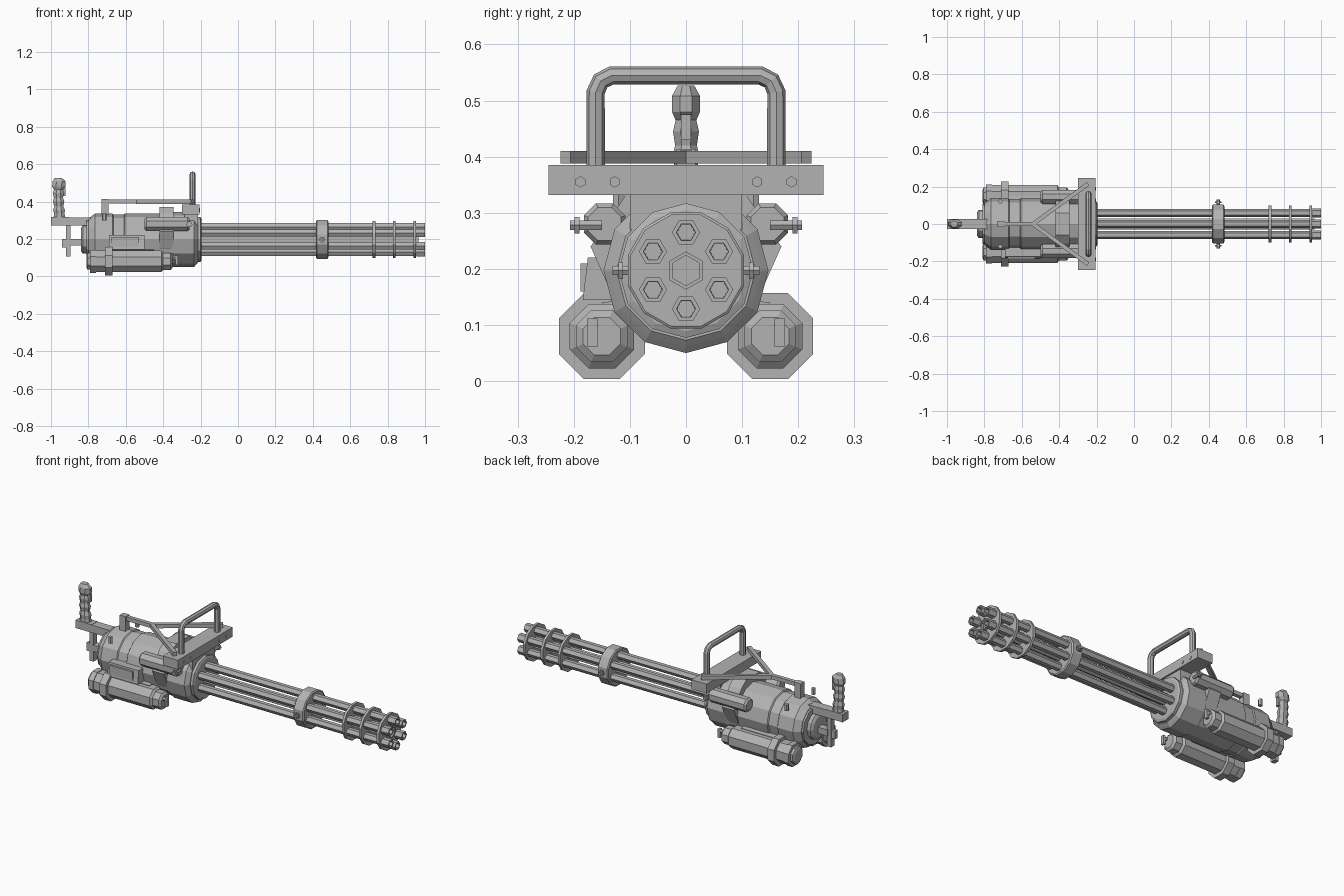
import bpy, bmesh
from math import pi, sin, cos
from mathutils import Vector

cube = bpy.data.objects.get("Cube")
if cube:
    bpy.data.objects.remove(cube, do_unlink=True)

metal = bpy.data.materials.new("grey_metal")
metal.use_nodes = True
GREY = (0.45, 0.45, 0.45, 1)
metal.diffuse_color = GREY
metal.node_tree.nodes["Principled BSDF"].inputs["Base Color"].default_value = GREY
AXIS_Z = 0.197  # height of the barrel axis


def finish(name, bm):
    bmesh.ops.remove_doubles(bm, verts=bm.verts, dist=0.0001)
    bmesh.ops.recalc_face_normals(bm, faces=bm.faces)
    mesh = bpy.data.meshes.new(name)
    bm.to_mesh(mesh)
    bm.free()
    mesh.materials.append(metal)
    ob = bpy.data.objects.new(name, mesh)
    bpy.context.collection.objects.link(ob)
    return ob


def loft(name, rings, n, phase=0.0, axis="X"):
    """Skin rings of (position, centre a, centre b, radius a, radius b)."""
    bm = bmesh.new()
    loops = []
    for p, ca, cb, ra, rb in rings:
        loop = []
        for i in range(n):
            t = phase + 2 * pi * i / n
            a, b = ca + ra * cos(t), cb + rb * sin(t)
            co = {"X": (p, a, b), "Y": (a, p, b), "Z": (a, b, p)}[axis]
            loop.append(bm.verts.new(co))
        loops.append(loop)
    for l0, l1 in zip(loops, loops[1:]):
        for i in range(n):
            j = (i + 1) % n
            bm.faces.new((l0[i], l0[j], l1[j], l1[i]))
    bm.faces.new(loops[0])
    bm.faces.new(loops[-1])
    return finish(name, bm)


def lathe(name, profile, n, a=0.0, b=AXIS_Z, phase=0.0, axis="X"):
    return loft(name, [(p, a, b, r, r) for p, r in profile], n, phase, axis)


def box(name, lo, hi):
    bm = bmesh.new()
    bmesh.ops.create_cube(bm, size=1)
    for v in bm.verts:
        v.co = Vector([l + (c + 0.5) * (h - l) for c, l, h in zip(v.co, lo, hi)])
    return finish(name, bm)


def prism(name, points, x0, x1):
    """Extrude a y-z outline from x0 to x1."""
    bm = bmesh.new()
    face = bm.faces.new([bm.verts.new((x0, y, z)) for y, z in points])
    geom = bmesh.ops.extrude_face_region(bm, geom=[face])["geom"]
    bmesh.ops.translate(bm, vec=(x1 - x0, 0, 0),
                        verts=[g for g in geom if isinstance(g, bmesh.types.BMVert)])
    return finish(name, bm)


def beam(name, p, q, w, h):
    """Square bar between two points at one height."""
    p, q = Vector(p), Vector(q)
    ob = box(name, (0, -w / 2, -h / 2), ((q - p).length, w / 2, h / 2))
    ob.location = p
    ob.rotation_euler = (q - p).to_track_quat("X", "Z").to_euler()
    return ob


# Barrel cluster
for i in range(6):
    t = pi / 2 + i * pi / 3
    lathe(f"barrel_{i + 1}", [(-0.25, 0.022), (0.95, 0.022), (0.955, 0.025), (1, 0.025),
                              (1, 0.017), (0.9, 0.015)], 6,
          0.068 * cos(t), AXIS_Z + 0.068 * sin(t))
lathe("centre_shaft", [(-0.25, 0.034), (0.965, 0.034), (0.965, 0.027), (0.92, 0.027)],
      6, phase=pi / 2)
for i, x in enumerate((0.727, 0.835, 0.945)):
    lathe(f"barrel_disc_{i + 1}", [(x - 0.007, 0.103), (x + 0.007, 0.103)], 12, phase=pi / 12)
lathe("barrel_clamp", [(0.417, 0.1), (0.422, 0.107), (0.478, 0.107), (0.483, 0.1)],
      12, phase=pi / 12)

# Main housing
lathe("front_housing", [(-0.36, 0.14), (-0.345, 0.147), (-0.235, 0.147), (-0.225, 0.136),
                        (-0.215, 0.124)], 12, phase=pi / 2)
lathe("front_collar", [(-0.23, 0.12), (-0.2, 0.12), (-0.195, 0.108)], 12, phase=pi / 2)
lathe("main_housing", [(-0.8, 0.112), (-0.765, 0.138), (-0.67, 0.138), (-0.665, 0.133),
                       (-0.61, 0.133), (-0.605, 0.14), (-0.34, 0.14)], 12, phase=pi / 2)
lathe("rear_cap", [(-0.84, 0.06), (-0.83, 0.075), (-0.81, 0.075), (-0.81, 0.108),
                   (-0.78, 0.108)], 12, phase=pi / 2)
half = [(0.06, 0.37), (0.105, 0.335), (0.17, 0.24), (0.13, 0.15), (0.07, 0.08)]
prism("housing_bracket", half + [(-y, z) for y, z in reversed(half)], -0.42, -0.345)

# Side box on the front face, with a raised panel
prism("side_box", [(-0.1, 0.22), (-0.175, 0.22), (-0.184, 0.145), (-0.1, 0.145)],
      -0.69, -0.5)
box("side_box_panel", (-0.675, -0.188, 0.16), (-0.53, -0.17, 0.21))

# Paired parts on both sides
for s, side in ((1, "left"), (-1, "right")):
    y = s * 0.145
    lathe(f"{side}_side_tube", [(-0.5, 0.03), (-0.49, 0.04), (-0.27, 0.04), (-0.26, 0.032)],
          8, y, 0.28, pi / 8)
    lathe(f"{side}_side_pin", [(s * 0.15, 0.01), (s * 0.207, 0.01)], 6, -0.26, 0.278, axis="Y")
    lathe(f"{side}_side_pin_head", [(s * 0.19, 0.017), (s * 0.199, 0.017)], 6, -0.26, 0.278,
          axis="Y")
    lathe(f"{side}_clamp_pin", [(s * 0.09, 0.009), (s * 0.131, 0.009)], 6, 0.45, AXIS_Z,
          axis="Y")
    lathe(f"{side}_clamp_pin_head", [(s * 0.112, 0.017), (s * 0.12, 0.017)], 6, 0.45, AXIS_Z,
          axis="Y")
    lathe(f"{side}_rear_bolt", [(0.3, 0.012), (0.335, 0.012)], 6, -0.715, s * 0.12, axis="Z")

    # Lower canister with band, caps and valve
    yc, zc = s * 0.15, 0.08
    lathe(f"{side}_canister", [(-0.81, 0.035), (-0.805, 0.048), (-0.79, 0.048), (-0.785, 0.062),
                               (-0.41, 0.062), (-0.4, 0.05), (-0.36, 0.05), (-0.35, 0.036)],
          8, yc, zc, pi / 8)
    lathe(f"{side}_canister_band", [(-0.71, 0.083), (-0.67, 0.083)], 8, yc, zc, pi / 8)
    lathe(f"{side}_canister_collar", [(-0.79, 0.066), (-0.76, 0.066)], 8, yc, zc, pi / 8)
    lathe(f"{side}_valve_stem", [(-0.36, 0.01), (-0.325, 0.01)], 6, s * 0.167, 0.1)
    box(f"{side}_valve_lever", (-0.335, s * 0.167 - 0.009, 0.062),
        (-0.322, s * 0.167 + 0.009, 0.112))
    prism(f"{side}_canister_mount", [(s * 0.07, 0.15), (s * 0.15, 0.14), (s * 0.15, 0.09),
                                     (s * 0.07, 0.09)], -0.7, -0.45)

    # Diagonal strut and its foot on the crossbar
    beam(f"{side}_strut", (-0.54, 0, 0.399), (-0.245, s * 0.215, 0.399), 0.022, 0.022)
    for k, yb in enumerate((0.127, 0.188)):
        lathe(f"{side}_crossbar_bolt_{k + 1}", [(-0.21, 0.01), (-0.202, 0.01)], 6,
              s * yb, 0.355, pi / 2)

# Crossbar and centre rod
box("crossbar", (-0.3, -0.245, 0.332), (-0.205, 0.245, 0.385))
box("crossbar_mount", (-0.285, -0.1, 0.27), (-0.215, 0.1, 0.335))
beam("centre_rod", (-0.73, 0, 0.4), (-0.53, 0, 0.4), 0.022, 0.022)
box("rod_post", (-0.73, -0.017, 0.32), (-0.692, 0.017, 0.414))

# Carry handle: octagonal tube along a chamfered loop
side_path = [(0.161, 0.37), (0.161, 0.515), (0.152, 0.535), (0.132, 0.545)]
path = [(-y, z) for y, z in side_path] + side_path[::-1]
curve = bpy.data.curves.new("carry_handle_path", "CURVE")
curve.dimensions = "3D"
curve.bevel_depth = 0.0165
curve.bevel_resolution = 2
curve.use_fill_caps = True
spline = curve.splines.new("POLY")
spline.points.add(len(path) - 1)
for pt, (y, z) in zip(spline.points, path):
    pt.co = (-0.243, y, z, 1)
helper = bpy.data.objects.new("carry_handle_helper", curve)
bpy.context.collection.objects.link(helper)
bpy.context.view_layer.update()
tube = bpy.data.meshes.new_from_object(
    helper.evaluated_get(bpy.context.evaluated_depsgraph_get()))
bm = bmesh.new()
bm.from_mesh(tube)
for f in bm.faces:
    f.smooth = False
    f.material_index = 0
finish("carry_handle", bm)
bpy.data.objects.remove(helper, do_unlink=True)

# Rear frame
for s, side in ((1, "left"), (-1, "right")):
    box(f"{side}_rear_rail", (-0.92, s * 0.018 - 0.008, 0.272),
        (-0.78, s * 0.018 + 0.008, 0.295))
box("rear_rail_top", (-0.92, -0.026, 0.295), (-0.77, 0.026, 0.315))
box("grip_base", (-1.0, -0.026, 0.272), (-0.9, 0.026, 0.317))
box("rear_post", (-0.92, -0.016, 0.105), (-0.895, 0.016, 0.28))
box("rear_link", (-0.9, -0.02, 0.165), (-0.82, 0.02, 0.2))
box("rear_switch", (-0.942, -0.012, 0.155), (-0.915, 0.012, 0.2))

# Rear grip with finger swells, head and trigger
loft("rear_grip", [(0.31, -0.955, 0, 0.034, 0.026), (0.335, -0.955, 0, 0.03, 0.024),
                   (0.355, -0.957, 0, 0.034, 0.026), (0.375, -0.958, 0, 0.026, 0.021),
                   (0.4, -0.959, 0, 0.033, 0.026), (0.42, -0.96, 0, 0.026, 0.021),
                   (0.445, -0.96, 0, 0.032, 0.025), (0.465, -0.96, 0, 0.026, 0.02),
                   (0.48, -0.958, 0, 0.039, 0.027), (0.508, -0.956, 0, 0.038, 0.027),
                   (0.527, -0.962, 0, 0.02, 0.016)], 8, pi / 8, "Z")
box("trigger", (-0.94, -0.009, 0.43), (-0.922, 0.009, 0.475))
